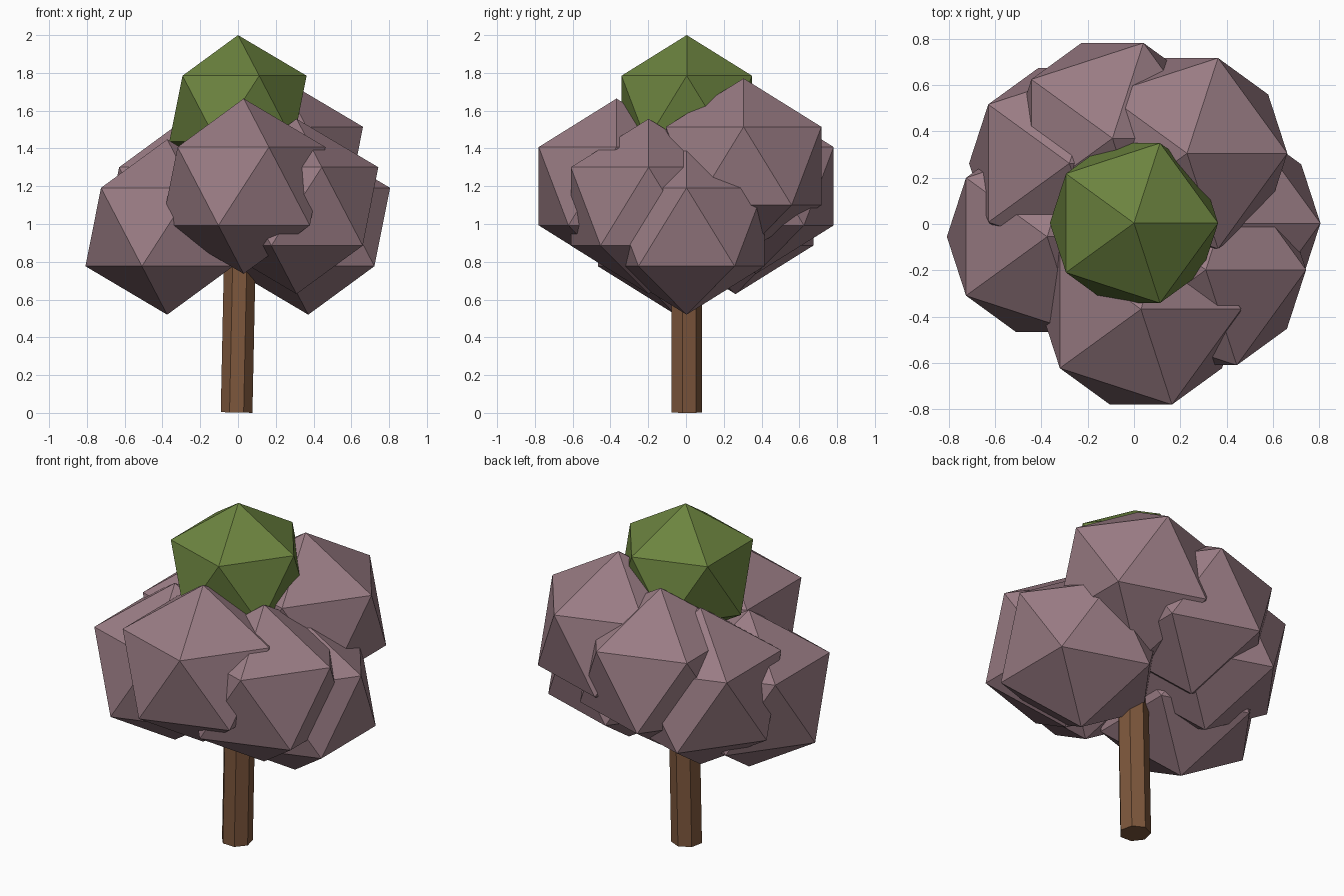
import bpy
from math import radians
from mathutils import Matrix

if "Cube" in bpy.data.objects:
    bpy.data.objects.remove(bpy.data.objects["Cube"])


def material(name, color):
    mat = bpy.data.materials.new(name)
    mat.diffuse_color = (*color, 1)
    mat.use_nodes = True
    mat.node_tree.nodes["Principled BSDF"].inputs["Base Color"].default_value = mat.diffuse_color
    return mat


bark = material("bark", (0.205, 0.095, 0.045))
mauve = material("mauve_leaves", (0.32, 0.20, 0.23))
green = material("green_leaves", (0.15, 0.23, 0.05))


def leaf_clump(name, center, radius, height, mat):
    """Slightly squashed icosahedron."""
    bpy.ops.mesh.primitive_ico_sphere_add(subdivisions=1, radius=1, location=center)
    ob = bpy.context.object
    ob.name = name
    ob.scale = (radius, radius, height)
    ob.data.materials.append(mat)


# Trunk: seven-sided post leaning a little to the right
bpy.ops.mesh.primitive_cylinder_add(vertices=7, radius=0.086, depth=1.0)
trunk = bpy.context.object
trunk.name = "trunk"
trunk.matrix_world = (Matrix.Translation((0.003, 0, 0.502))
                      @ Matrix.Rotation(radians(1.2), 4, 'Y'))
trunk.data.materials.append(bark)

# Foliage clumps spiralling around the trunk
clumps = {
    "front": (0.030, -0.368, 1.20),
    "front_right": (0.310, -0.198, 1.093),
    "right": (0.372, 0.003, 0.984),
    "back_right": (0.229, 0.305, 1.307),
    "back": (-0.093, 0.370, 1.20),
    "back_left": (-0.279, 0.262, 1.093),
    "left": (-0.375, -0.055, 0.984),
}
for name, center in clumps.items():
    leaf_clump("foliage_" + name, center, 0.484, 0.464, mauve)

# Green crown
leaf_clump("crown", (0, 0.004, 1.611), 0.406, 0.389, green)
